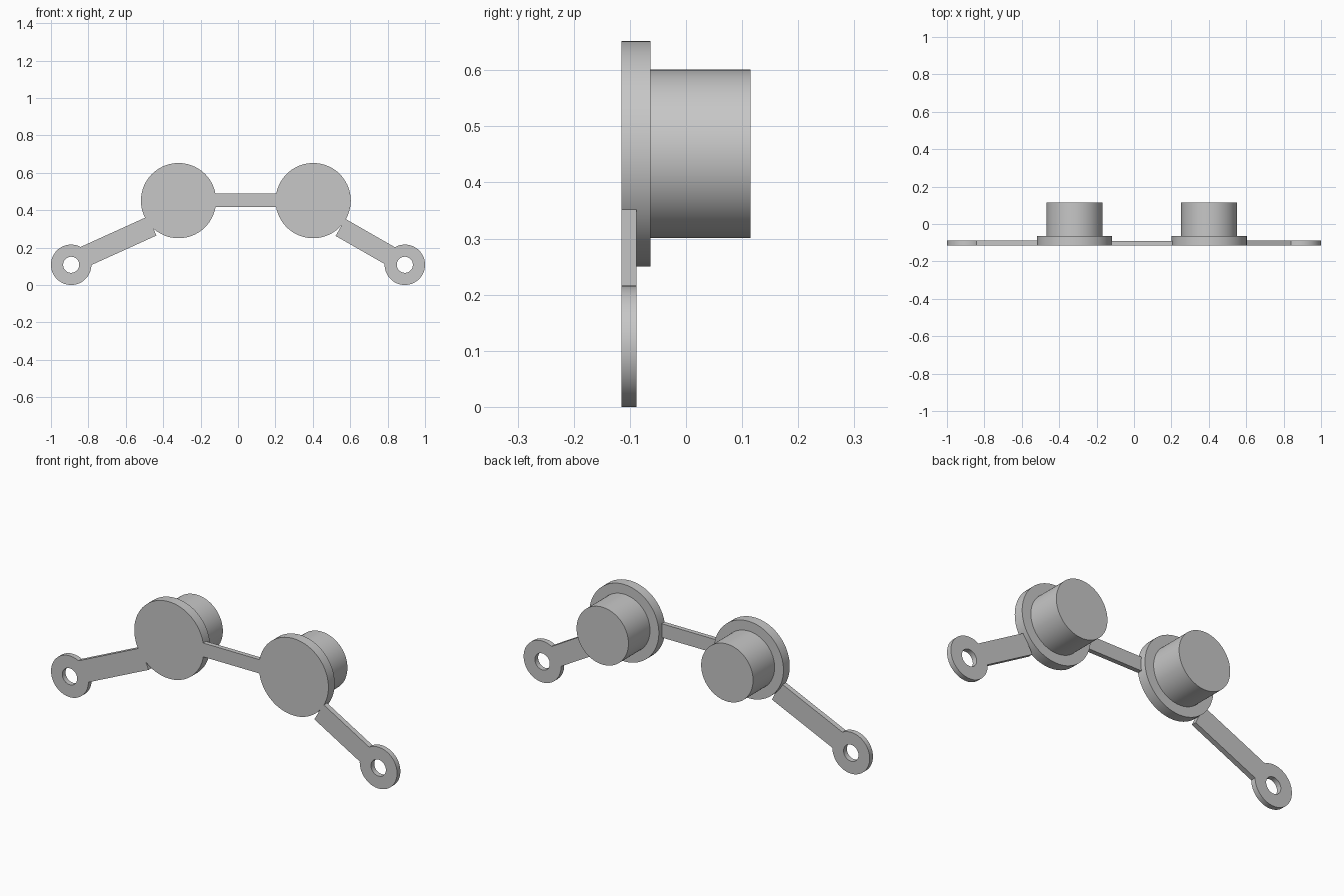
import bpy
import bmesh
import math
from mathutils import Matrix, Vector

cube = bpy.data.objects.get("Cube")
if cube:
    bpy.data.objects.remove(cube, do_unlink=True)

grey = bpy.data.materials.new("plain grey")
grey.use_nodes = True
colour = (0.57, 0.57, 0.57, 1.0)
grey.diffuse_color = colour
grey.node_tree.nodes["Principled BSDF"].inputs["Base Color"].default_value = colour

FRONT, STRAP_BACK, DISC_BACK, PLUG_BACK = -0.115, -0.088, -0.063, 0.115


def finish(name, bm):
    bmesh.ops.recalc_face_normals(bm, faces=bm.faces)
    mesh = bpy.data.meshes.new(name)
    bm.to_mesh(mesh)
    bm.free()
    mesh.materials.append(grey)
    obj = bpy.data.objects.new(name, mesh)
    bpy.context.collection.objects.link(obj)
    bpy.ops.object.select_all(action="DESELECT")
    obj.select_set(True)
    bpy.context.view_layer.objects.active = obj
    bpy.ops.object.shade_smooth_by_angle(angle=math.radians(30))
    return obj


def lathe(name, profile, x, z, closed=False):
    """Turn a (radius, y) profile around the front-to-back axis."""
    bm = bmesh.new()
    verts = [bm.verts.new((r, y, 0)) for r, y in profile]
    pairs = list(zip(verts, verts[1:]))
    if closed:
        pairs.append((verts[-1], verts[0]))
    edges = [bm.edges.new(p) for p in pairs]
    bmesh.ops.spin(bm, geom=verts + edges, cent=(0, 0, 0), axis=(0, 1, 0),
                   angle=math.tau, steps=72, use_merge=True)
    bmesh.ops.remove_doubles(bm, verts=bm.verts, dist=0.0001)
    bmesh.ops.translate(bm, verts=bm.verts, vec=(x, 0, z))
    return finish(name, bm)


def strap(name, start, end, width, back=STRAP_BACK):
    """Flat bar between two (x, z) points."""
    a, b = Vector(start), Vector(end)
    d, mid = b - a, (a + b) / 2
    bm = bmesh.new()
    place = (Matrix.Translation((mid.x, (FRONT + back) / 2, mid.y))
             @ Matrix.Rotation(-math.atan2(d.y, d.x), 4, "Y")
             @ Matrix.Diagonal((d.length, back - FRONT, width, 1)))
    bmesh.ops.create_cube(bm, size=1, matrix=place)
    return finish(name, bm)


# Flanged plugs and eyelets
cap_profile = [(0, FRONT), (0.201, FRONT), (0.201, DISC_BACK),
               (0.15, DISC_BACK), (0.15, PLUG_BACK), (0, PLUG_BACK)]
ring_profile = [(0.043, FRONT), (0.108, FRONT),
                (0.108, STRAP_BACK), (0.043, STRAP_BACK)]
for side, cap_x, ring_x in (("right", -0.318, -0.892), ("left", 0.402, 0.892)):
    lathe(side + "_plug_cap", cap_profile, cap_x, 0.451)
    lathe(side + "_eyelet", ring_profile, ring_x, 0.108, closed=True)

# Connecting straps
strap("centre_bridge", (-0.13, 0.453), (0.214, 0.453), 0.072, back=-0.091)
strap("right_strap", (-0.837, 0.144), (-0.459, 0.3155), 0.112)
strap("left_strap", (0.832, 0.145), (0.548, 0.308), 0.105)
